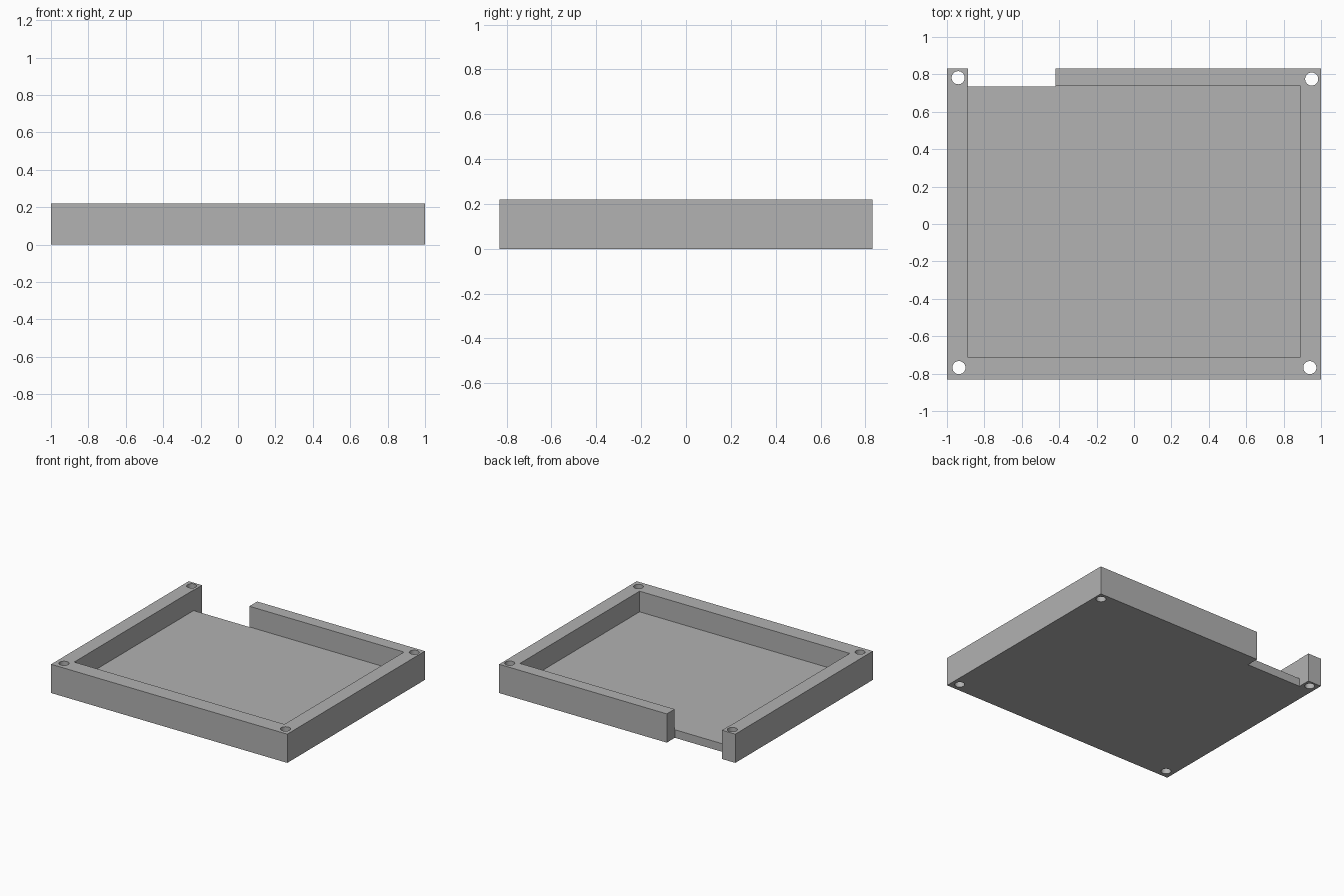
import bpy
from mathutils import Vector

cube = bpy.data.objects.get("Cube")
if cube:
    bpy.data.objects.remove(cube, do_unlink=True)

WIDTH, DEPTH, HEIGHT = 2.0, 1.664, 0.22
FLOOR = 0.062
TOP = HEIGHT + 0.1

grey = bpy.data.materials.new("grey plastic")
grey.use_nodes = True
GREY = (0.445, 0.445, 0.445, 1)
grey.diffuse_color = GREY
grey.node_tree.nodes["Principled BSDF"].inputs["Base Color"].default_value = GREY


def box(name, low, high):
    """Axis-aligned box between two corners."""
    low, high = Vector(low), Vector(high)
    bpy.ops.mesh.primitive_cube_add(size=1, location=(low + high) / 2)
    obj = bpy.context.object
    obj.name = name
    obj.scale = high - low
    bpy.ops.object.transform_apply(location=True, rotation=False, scale=True)
    obj.data.materials.append(grey)
    return obj


def cut(target, cutter):
    """Subtract the cutter from the target and discard the cutter."""
    cutter.hide_render = True
    mod = target.modifiers.new("cut", "BOOLEAN")
    mod.operation = "DIFFERENCE"
    mod.solver = "EXACT"
    mod.object = cutter
    bpy.context.view_layer.objects.active = target
    bpy.ops.object.modifier_apply(modifier=mod.name)
    bpy.data.objects.remove(cutter, do_unlink=True)


# Solid block for the tray
tray = box("tray", (-WIDTH / 2, -DEPTH / 2, 0), (WIDTH / 2, DEPTH / 2, HEIGHT))

# Recess, leaving the floor and the rim
cut(tray, box("recess_cutter", (-0.89, -0.71, FLOOR), (0.89, 0.737, TOP)))

# Opening through the full height of the back wall
cut(tray, box("opening_cutter", (-0.887, 0.735, -0.1), (-0.42, 1, TOP)))

# Screw holes in the four corners
for x, y in [(-0.94, 0.782), (0.95, 0.775), (-0.936, -0.768), (0.94, -0.768)]:
    bpy.ops.mesh.primitive_cylinder_add(vertices=32, radius=0.035, depth=1, location=(x, y, 0))
    hole = bpy.context.object
    hole.name = "hole_cutter"
    hole.data.materials.append(grey)
    cut(tray, hole)

# Smooth hole walls, crisp edges everywhere else
bpy.ops.object.select_all(action="DESELECT")
tray.select_set(True)
bpy.context.view_layer.objects.active = tray
bpy.ops.object.shade_smooth_by_angle()
